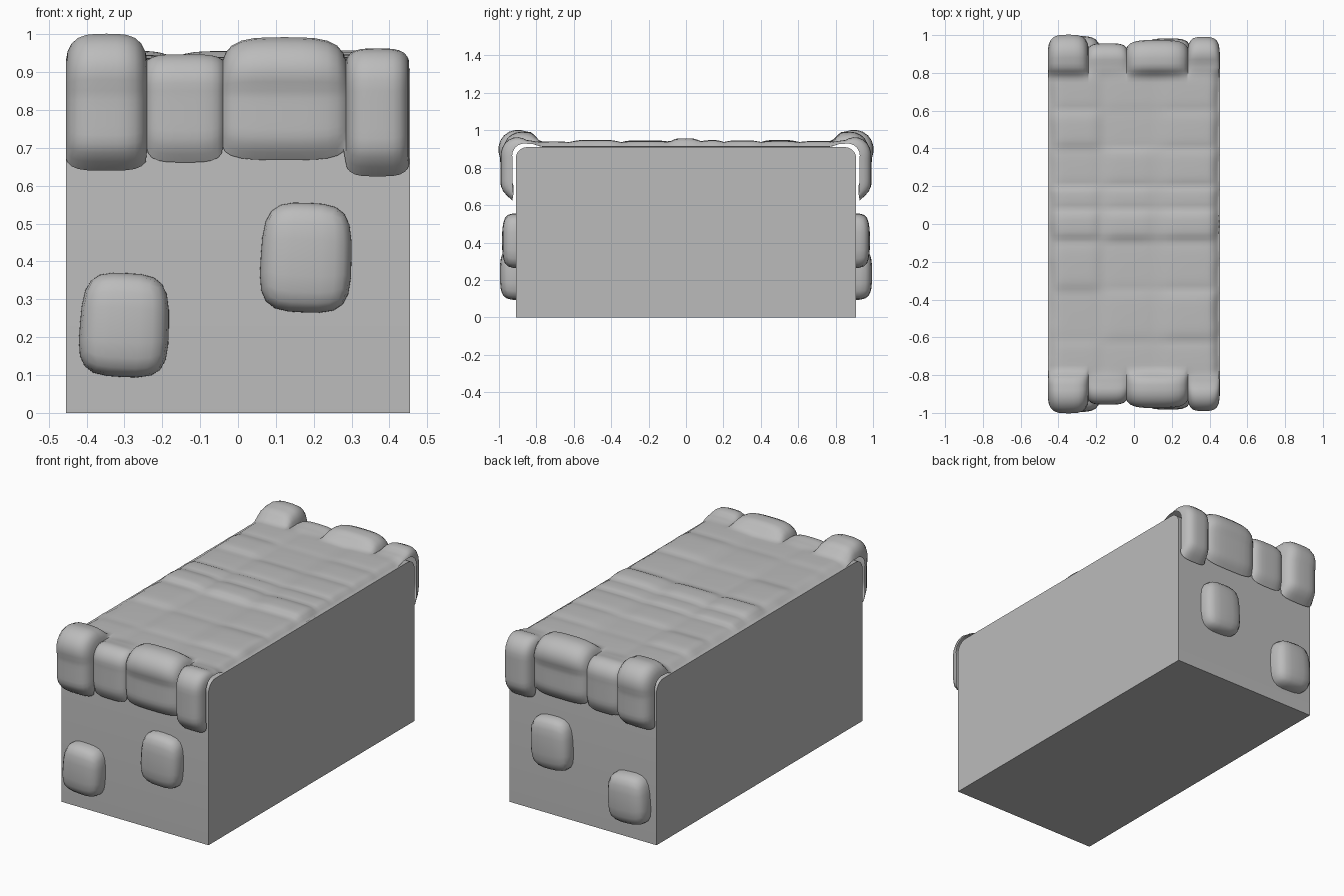
import bpy, bmesh, math, random
from mathutils import Vector, Matrix

random.seed(4)
if "Cube" in bpy.data.objects:
    bpy.data.objects.remove(bpy.data.objects["Cube"])

GREY = (0.5, 0.5, 0.5, 1)
stone = bpy.data.materials.new("stone_grey")
stone.use_nodes = True
stone.diffuse_color = GREY
stone.node_tree.nodes["Principled BSDF"].inputs["Base Color"].default_value = GREY

HX, HY, HZ, R = 0.455, 0.91, 0.91, 0.06


def finish(bm, name, angle):
    mesh = bpy.data.meshes.new(name)
    bm.to_mesh(mesh)
    bm.free()
    mesh.materials.append(stone)
    obj = bpy.data.objects.new(name, mesh)
    bpy.context.collection.objects.link(obj)
    bpy.ops.object.select_all(action='DESELECT')
    obj.select_set(True)
    bpy.context.view_layer.objects.active = obj
    bpy.ops.object.shade_smooth_by_angle(angle=math.radians(angle))
    return obj


# Block with the two upper end edges rounded
bm = bmesh.new()
bmesh.ops.create_cube(bm, size=1)
bmesh.ops.scale(bm, vec=(2 * HX, 2 * HY, HZ), verts=bm.verts)
bmesh.ops.translate(bm, vec=(0, 0, HZ / 2), verts=bm.verts)
edges = [e for e in bm.edges if all(v.co.z > 0.5 for v in e.verts)
         and e.verts[0].co.y * e.verts[1].co.y > 0]
bmesh.ops.bevel(bm, geom=edges, offset=R, segments=6, profile=0.5, affect='EDGES')
finish(bm, "block", 30)


# Rounded stones set into both end faces
def end_stone(name, x, z, size, side, tilt, taper):
    bm = bmesh.new()
    bmesh.ops.create_cube(bm, size=2)
    bmesh.ops.subdivide_edges(bm, edges=bm.edges, cuts=5, use_grid_fill=True)
    for v in bm.verts:
        norm = sum(abs(c) ** 3.6 for c in v.co) ** (1 / 3.6)
        v.co /= norm
        v.co.x *= 1 + taper * v.co.z
    bmesh.ops.scale(bm, vec=(size[0] / 2, size[1], size[2] / 2), verts=bm.verts)
    bmesh.ops.rotate(bm, matrix=Matrix.Rotation(tilt, 3, 'Y'), verts=bm.verts)
    bmesh.ops.translate(bm, vec=(x, side * 0.9, z), verts=bm.verts)
    finish(bm, name, 60)


for side, end in ((-1, "front"), (1, "back")):
    end_stone(end + "_low_stone", -0.3, 0.232, (0.235, 0.095, 0.275), side, 0.05, -0.04)
    end_stone(end + "_high_stone", 0.18, 0.41, (0.24, 0.083, 0.29), side, 0.04, -0.03)


# Stone cap: a bumpy sheet draped over the top and both ends
# hanging stones: x from, x to, lower end, outward bulge, upward bulge
HANGING = [(-0.455, -0.24, 0.64, 0.083, 0.082), (-0.24, -0.04, 0.662, 0.045, 0.032),
           (-0.04, 0.285, 0.668, 0.05, 0.08), (0.285, 0.452, 0.625, 0.08, 0.036)]
TOP_X = [-0.455, -0.17, 0.13, 0.455]
TOP_Y = [-0.8, -0.62, -0.35, -0.085, 0.075, 0.2, 0.4, 0.6, 0.8]
SWELL = [[random.uniform(0.018, 0.034) for _ in TOP_X] for _ in TOP_Y]


def smooth(a, b, t):
    t = min(1, max(0, (t - a) / (b - a)))
    return t * t * (3 - 2 * t)


def bulge(a, b, t, power=4):
    u = min(1, abs((2 * t - a - b) / (b - a)))
    return math.sqrt(1 - u ** power)


def cell(edges, t):
    for i in range(len(edges) - 2):
        if t < edges[i + 1]:
            return i
    return len(edges) - 2


def top_offset(x, y):
    i, j = cell(TOP_X, x), cell(TOP_Y, y)
    across = bulge(TOP_X[i], TOP_X[i + 1], x)
    along = bulge(TOP_Y[j], TOP_Y[j + 1], y)
    amount = 0.02 + (SWELL[j][i] - 0.014) * across * along
    if j == 3:                                  # raised row in the middle
        amount += 0.02 * across * along
    return amount


def cap_point(x, where, t, side):
    a, b, low, out, up = HANGING[cell([h[0] for h in HANGING] + [0.455], x)]
    round_x = bulge(a, b, x)
    rim = 0.018
    out = rim + (out - rim) * round_x
    up = rim + (up - rim) * round_x
    if where == "end":                          # t runs from lower end to the corner
        low += 0.035 * (1 - round_x)
        z = low + (HZ - R - low) * t
        return Vector((x, side * (HY + 0.012 + (out - 0.012) * math.sqrt(smooth(-0.02, 0.35, t))), z))
    if where == "corner":
        ang = t * math.pi / 2
        d = out + (up - out) * t + 0.2 * (out + up) * math.sin(2 * ang)
        return Vector((x, side * (HY - R + (R + d) * math.cos(ang)),
                       HZ - R + (R + d) * math.sin(ang)))
    y = t                                       # along the top
    blend = smooth(0.77, 0.83, abs(y))
    d = top_offset(x, y) * (1 - blend) + up * blend
    edge = smooth(0.455, 0.415, abs(x)) if x > 0 else smooth(0.455, 0.405, abs(x))
    wave = 0.012 * math.sin(y * 17) * (1 - blend)
    d *= blend + (1 - blend) * (0.1 + 0.9 * edge)
    return Vector((x * (1 - abs(wave) * smooth(0.3, 0.45, abs(x))), y, HZ + d))


# path stations from the lower front, over the top, to the lower back
ends = [("end", i / 9, -1) for i in range(9)]
ends += [("corner", i / 8, -1) for i in range(8)]
top = [("top", (HY - R) * (i / 42 - 1), 0) for i in range(85)]
path = ends + top + [(w, t, 1) for w, t, _ in reversed(ends)]

# columns are closer together beside the joints between stones
columns = set()
for a, b, *_ in HANGING:
    columns.update(round((a + b) / 2 + (b - a) / 2 * math.sin(math.pi / 2 * k / 6), 4)
                   for k in range(-6, 7))

bm = bmesh.new()
rows = [[bm.verts.new(cap_point(x, *station)) for x in sorted(columns)]
        for station in path]
for r0, r1 in zip(rows, rows[1:]):
    for k in range(len(r0) - 1):
        bm.faces.new((r0[k], r0[k + 1], r1[k + 1], r1[k]))
bmesh.ops.smooth_vert(bm, verts=[v for v in bm.verts if not v.is_boundary], factor=0.5,
                      use_axis_x=True, use_axis_y=True, use_axis_z=True)
bmesh.ops.recalc_face_normals(bm, faces=bm.faces)
if sum(f.normal.z * f.calc_area() for f in bm.faces) < 0:
    bmesh.ops.reverse_faces(bm, faces=bm.faces)
finish(bm, "stone_cap", 60)
